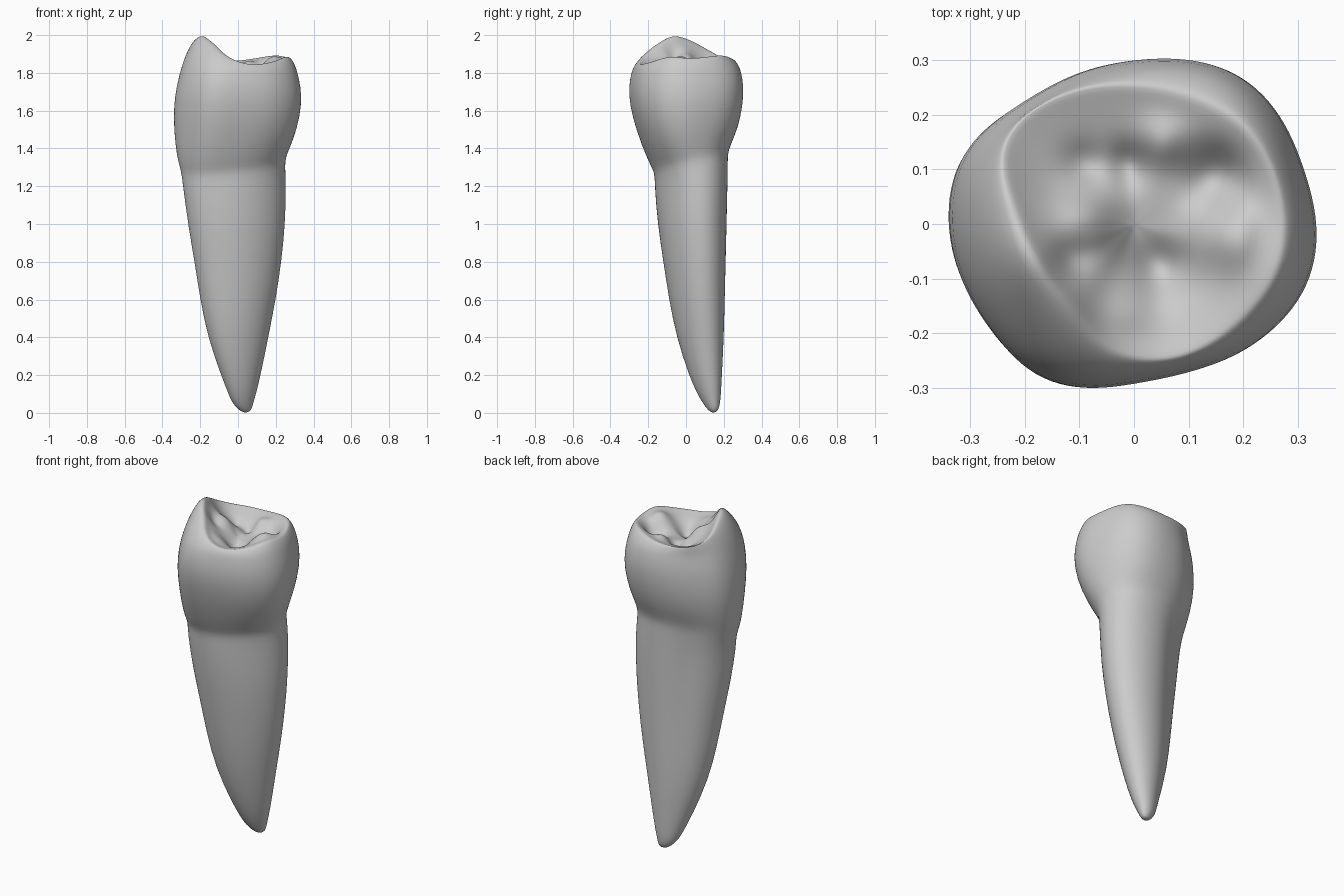
import bpy, bmesh
from math import cos, sin, pi, tau, atan2, hypot, exp

cube = bpy.data.objects.get("Cube")
if cube:
    bpy.data.objects.remove(cube, do_unlink=True)

SEGMENTS = 64

# Levels in hundredths: height, left and right limits, front and back limits
LEVELS = [
    (1, 1, 7, 12, 17), (5, -3, 8, 9, 18), (10, -5, 9.5, 6, 18.5),
    (20, -9, 12, 1.5, 19), (40, -16, 16, -5, 20), (60, -20, 20, -9, 20.5),
    (80, -23, 23, -12, 21), (100, -26.5, 25, -15, 21.5),
    (120, -29, 25.5, -16.5, 22), (129, -30, 25, -16.5, 22),
    (133, -31, 25.5, -17.5, 22), (138, -32.5, 27.5, -20.5, 23),
    (150, -34, 31.5, -26, 27), (163, -34, 34, -29.5, 29.5),
    (173, -32.5, 33.5, -30, 30), (181, -30.5, 31.5, -28.5, 28.5)]

# Widest outline of the crown, in hundredths
OUTLINE = [
    (34, -2), (31, 10), (27, 20), (20, 27.5), (12, 30), (0, 30), (-10, 28),
    (-20, 22.5), (-32, 13), (-34, 0), (-32, -10), (-26, -20), (-20, -27.5),
    (-14, -30), (0, -29), (10, -27), (25, -20), (32, -12)]

# Crest running round the biting surface, in hundredths
CREST = [
    (27, 0, 187.5), (25, 10, 188.5), (20, 18, 190), (10, 23, 188),
    (0, 25, 186.5), (-10, 24.5, 186.5), (-20, 20, 187.5), (-25, 14, 191),
    (-22, 5, 197), (-18, -6, 201), (-11, -15, 195), (-4, -23, 187.5),
    (7, -24.5, 184), (19, -17, 186), (26, -8, 189.5)]

# Ridges and pits of the biting surface: x, y, radius, rise
RELIEF = [
    (.05, -.08, .05, -.05), (.15, .09, .055, -.06), (-.01, .11, .035, -.035),
    (-.09, .11, .035, -.025), (-.08, .02, .06, .05), (.18, -.02, .06, .045),
    (.05, .15, .04, .03), (-.12, -.06, .04, -.03), (-.01, -.15, .05, .02)]


def polar(points):
    """Resample a closed loop of points by angle, smoothly."""
    loop = sorted((atan2(p[1], p[0]), hypot(p[0], p[1]), *p[2:]) for p in points)
    first, last = loop[0], loop[-1]
    loop = [(last[0] - tau, *last[1:])] + loop + [(first[0] + tau, *first[1:])]
    rows = []
    for i in range(SEGMENTS):
        angle = tau * i / SEGMENTS - pi
        k = next(k for k in range(len(loop) - 1) if loop[k + 1][0] >= angle)
        a, b = loop[k], loop[k + 1]
        t = (angle - a[0]) / (b[0] - a[0])
        rows.append([u + (v - u) * t for u, v in zip(a[1:], b[1:])])
    for _ in range(4):
        rows = [[(p + 2 * q + r) / 4 for p, q, r in
                 zip(rows[i - 1], rows[i], rows[(i + 1) % SEGMENTS])]
                for i in range(SEGMENTS)]
    return rows


def bump(d, width):
    return exp(-(d / width) ** 2)


angles = [tau * i / SEGMENTS - pi for i in range(SEGMENTS)]
crown_shape = [(r * cos(a) / 34, r * sin(a) / 30)
               for a, (r,) in zip(angles, polar(OUTLINE))]
crest = [(r * cos(a) / 100, r * sin(a) / 100, z / 100)
         for a, (r, z) in zip(angles, polar(CREST))]


def level_ring(level):
    """Cross-section, oblique oval in the root and rounded block in the crown."""
    z, x0, x1, y0, y1 = [v / 100 for v in level]
    blend = min(1, max(0, (z - 1.2) / .3))
    ring = []
    for a, (cx, cy) in zip(angles, crown_shape):
        groove = 1 - .06 * bump(a - 2.1, .3) * min(1, z)
        ux = cos(a - .12) * groove * (1 - blend) + cx * blend
        uy = sin(a + .12) * groove * (1 - blend) + cy * blend
        tilt = (.02 * ux + .035 * uy) * bump(z - 1.33, .12)
        ring.append(((x0 + x1 + (x1 - x0) * ux) / 2,
                     (y0 + y1 + (y1 - y0) * uy) / 2, z + tilt))
    return ring


def basin_point(point, t):
    """Point on the biting surface, t running from the middle to the crest."""
    x, y = point[0] * t, point[1] * t
    z = 1.79 + (point[2] - 1.79) * t ** 1.4
    fade = min(1, (1 - t) * 4)
    z += fade * sum(h * bump(hypot(x - px, y - py), r) for px, py, r, h in RELIEF)
    return x, y, z


# Stack of rings from root tip to crest and into the basin
rings = [level_ring(level) for level in LEVELS]
shoulder = rings[-1]
for across, up in ((.25, .42), (.55, .76), (.8, .94)):
    rings.append([(s[0] + (c[0] - s[0]) * across,
                   s[1] + (c[1] - s[1]) * across,
                   s[2] + (c[2] - s[2]) * up) for s, c in zip(shoulder, crest)])
for step in range(12, 0, -1):
    rings.append([basin_point(c, step / 12) for c in crest])

bm = bmesh.new()
loops = [[bm.verts.new(p) for p in ring] for ring in rings]
tip = bm.verts.new((.04, .145, 0))
middle = bm.verts.new(basin_point((0, 0, 1.79), 0))
for i in range(SEGMENTS):
    j = (i + 1) % SEGMENTS
    bm.faces.new((tip, loops[0][j], loops[0][i]))
    bm.faces.new((middle, loops[-1][i], loops[-1][j]))
    for low, high in zip(loops, loops[1:]):
        bm.faces.new((low[i], low[j], high[j], high[i]))
mesh = bpy.data.meshes.new("tooth")
bm.to_mesh(mesh)
bm.free()
mesh.shade_smooth()

tooth = bpy.data.objects.new("tooth", mesh)
bpy.context.collection.objects.link(tooth)
smooth = tooth.modifiers.new("smooth_surface", "SUBSURF")
smooth.levels = smooth.render_levels = 1

# One plain grey for the whole tooth
grey = bpy.data.materials.new("plain_grey")
grey.use_nodes = True
colour = (.6, .6, .6, 1)
grey.diffuse_color = colour
grey.node_tree.nodes["Principled BSDF"].inputs["Base Color"].default_value = colour
mesh.materials.append(grey)
